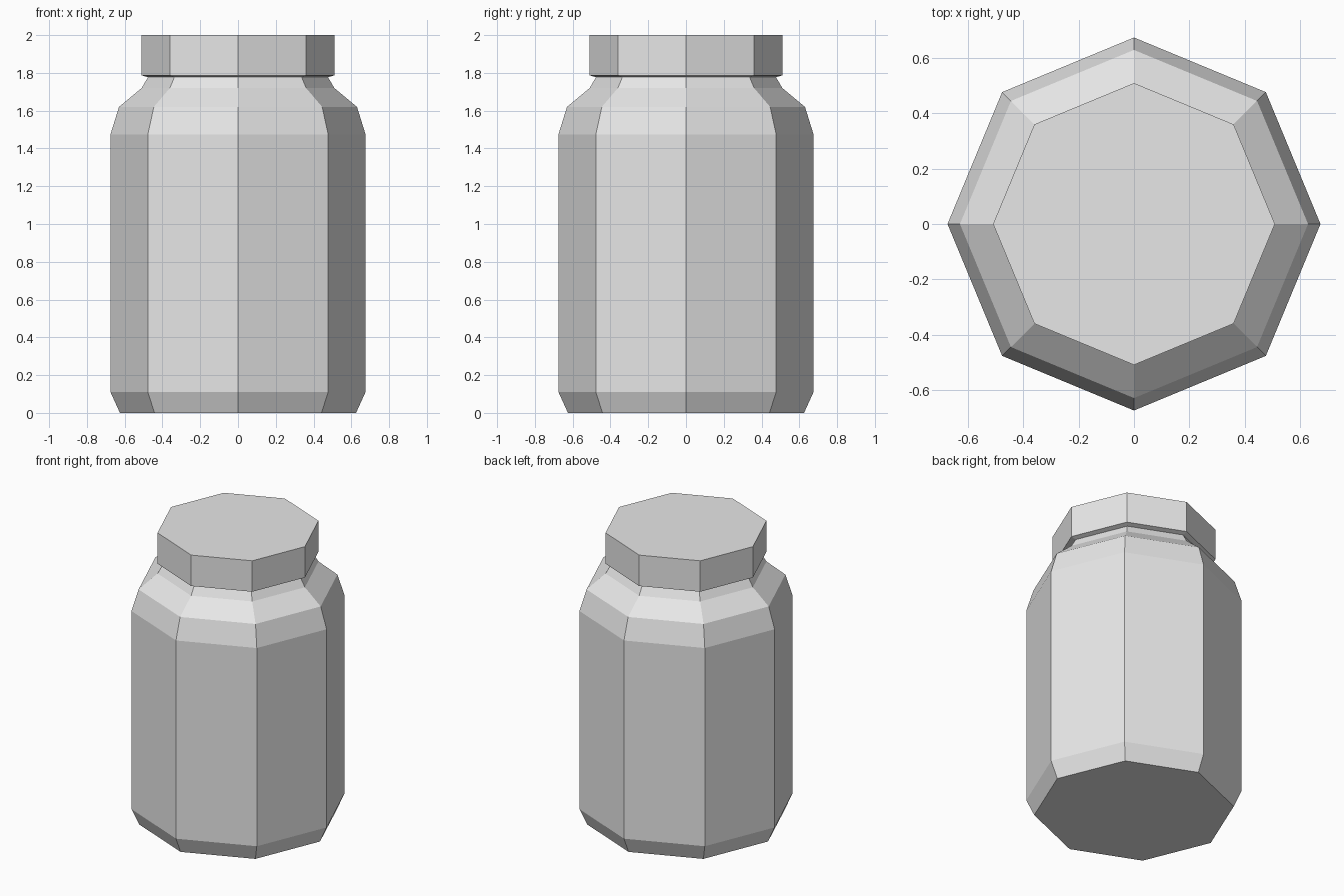
import bpy, bmesh, math

cube = bpy.data.objects.get("Cube")
if cube:
    bpy.data.objects.remove(cube, do_unlink=True)

SIDES = 8

grey = bpy.data.materials.new("plain grey")
grey.use_nodes = True
grey.diffuse_color = (0.8, 0.8, 0.8, 1)
grey.node_tree.nodes["Principled BSDF"].inputs["Base Color"].default_value = (0.8, 0.8, 0.8, 1)


def lathe(name, profile):
    """Faceted solid from (radius, height) pairs, corners on the axes, ends capped."""
    bm = bmesh.new()
    rings = []
    for r, z in profile:
        ring = []
        for i in range(SIDES):
            a = math.tau * i / SIDES
            ring.append(bm.verts.new((r * math.cos(a), r * math.sin(a), z)))
        rings.append(ring)
    for low, high in zip(rings, rings[1:]):
        for i in range(SIDES):
            j = (i + 1) % SIDES
            bm.faces.new((low[i], low[j], high[j], high[i]))
    bm.faces.new(rings[0][::-1])
    bm.faces.new(rings[-1])
    mesh = bpy.data.meshes.new(name)
    bm.to_mesh(mesh)
    bm.free()
    mesh.materials.append(grey)
    obj = bpy.data.objects.new(name, mesh)
    bpy.context.collection.objects.link(obj)
    return obj


# Jar: chamfered foot, straight wall, two-step shoulder and tapering neck
lathe("jar_body", [(0.625, 0), (0.675, 0.11), (0.675, 1.475), (0.63, 1.62),
                   (0.51, 1.72), (0.475, 1.78)])

# Lid: slightly sloped underside, straight rim, flat top
lathe("jar_lid", [(0.47, 1.775), (0.51, 1.787), (0.51, 2.0)])
